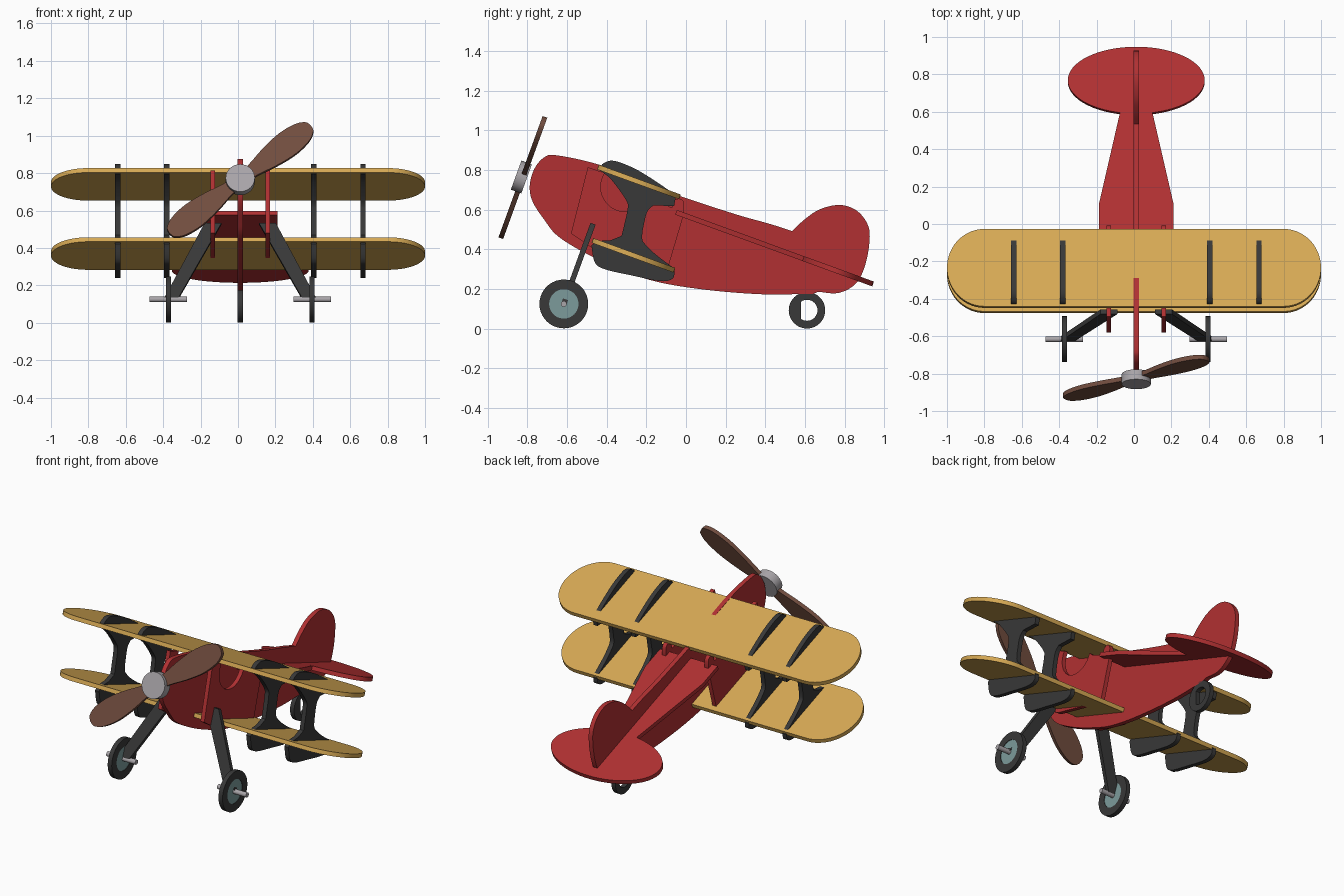
import bpy, bmesh, math
from mathutils import Vector

if "Cube" in bpy.data.objects:
    bpy.data.objects.remove(bpy.data.objects["Cube"])

CX = 0.012                      # centre line of the body
TILT = math.radians(20)         # nose-up stance
C, S = math.cos(TILT), math.sin(TILT)
X, Y, Z = Vector((1, 0, 0)), Vector((0, 1, 0)), Vector((0, 0, 1))
BACK = Vector((0, C, -S))       # along the tilted body
UP = Vector((0, S, C))          # square to the tilted body


def material(name, rgb):
    m = bpy.data.materials.new(name)
    m.diffuse_color = (*rgb, 1)
    m.use_nodes = True
    m.node_tree.nodes["Principled BSDF"].inputs["Base Color"].default_value = m.diffuse_color
    return m


RED = material("red", (0.44, 0.03, 0.032))
YELLOW = material("ochre", (0.68, 0.40, 0.09))
DARK = material("charcoal", (0.04, 0.04, 0.04))
GREY = material("grey", (0.40, 0.38, 0.40))
BROWN = material("brown", (0.17, 0.075, 0.05))
TEAL = material("teal", (0.20, 0.33, 0.33))


def finish(name, bm, mat):
    bmesh.ops.recalc_face_normals(bm, faces=bm.faces)
    me = bpy.data.meshes.new(name)
    bm.to_mesh(me)
    bm.free()
    me.materials.append(mat)
    ob = bpy.data.objects.new(name, me)
    bpy.context.collection.objects.link(ob)
    bpy.ops.object.select_all(action='DESELECT')
    ob.select_set(True)
    bpy.context.view_layer.objects.active = ob
    bpy.ops.object.shade_smooth_by_angle(angle=math.radians(30))
    return ob


def plate(name, outline, origin, u, v, thick, mat, hole=None):
    """Flat board cut from an outline in the u-v plane, with an optional hole of equal point count."""
    n = u.cross(v).normalized() * thick / 2
    o = Vector(origin)
    bm = bmesh.new()

    def loop(pts, side):
        return [bm.verts.new(o + u * a + v * b + n * side) for a, b in pts]

    lo, hi = loop(outline, -1), loop(outline, 1)
    count = len(outline)
    if hole:
        hlo, hhi = loop(hole, -1), loop(hole, 1)
        pairs = [(lo, hi), (hi, hhi), (hhi, hlo), (hlo, lo)]
    else:
        pairs = [(lo, hi)]
        bm.faces.new(lo)
        bm.faces.new(hi)
    for p, q in pairs:
        for i in range(count):
            j = (i + 1) % count
            bm.faces.new((p[i], p[j], q[j], q[i]))
    return finish(name, bm, mat)


def spline(pts, steps=5):
    """Smooth open curve through the points."""
    p = [Vector(q) for q in pts]
    p = [p[0] * 2 - p[1]] + p + [p[-1] * 2 - p[-2]]
    out = []
    for i in range(1, len(p) - 2):
        a, b, c, d = p[i - 1:i + 3]
        for k in range(steps):
            t = k / steps
            out.append(0.5 * (2 * b + (c - a) * t + (2 * a - 5 * b + 4 * c - d) * t * t
                              + (3 * b - a - 3 * c + d) * t ** 3))
    return [tuple(q) for q in out + [p[-2]]]


def arc(cx, cy, rx, ry, a0=0, a1=360, n=40):
    end = n if a1 - a0 == 360 else n - 1
    return [(cx + rx * math.cos(math.radians(a0 + (a1 - a0) * i / end)),
             cy + ry * math.sin(math.radians(a0 + (a1 - a0) * i / end))) for i in range(n)]


# Body: one upright board with the tail fin in the same outline
belly = spline([(0.535, 0.492), (0.60, 0.553), (0.677, 0.603), (0.778, 0.624), (0.864, 0.593),
                (0.919, 0.518), (0.924, 0.427), (0.90, 0.31), (0.854, 0.225), (0.768, 0.180),
                (0.667, 0.186)])
keel = spline([(0.64, 0.176), (0.374, 0.174), (0.07, 0.20), (-0.18, 0.245), (-0.384, 0.322),
               (-0.535, 0.396), (-0.65, 0.47), (-0.71, 0.543), (-0.773, 0.64), (-0.788, 0.72),
               (-0.765, 0.805), (-0.715, 0.864), (-0.65, 0.874), (-0.434, 0.826), (-0.18, 0.728),
               (-0.03, 0.669), (0.247, 0.578), (0.424, 0.528), (0.535, 0.492)])
plate("body", belly + keel[:-1], (CX, 0, 0), Y, Z, 0.028, RED)

# Rear deck and tailplane share one tilted plane
deck = (CX, -0.05, 0.587)
plate("rear_deck", [(0, -0.2), (0, 0.2), (0.16, 0.2), (0.70, 0.083), (0.70, -0.083), (0.16, -0.2)],
      deck, BACK, X, 0.025, RED)
plate("tailplane", arc(0.867, 0, 0.19, 0.366, n=64), deck, BACK, X, 0.0255, RED)

# Cockpit sides with a rounded cutout and a rear post
side = ([(-0.47, 0.405), (-0.58, 0.48), (-0.495, 0.815), (-0.41, 0.785)]
        + arc(-0.305, 0.715, 0.125, 0.125, 160, 340, 18)
        + [(-0.16, 0.645), (-0.07, 0.61)]
        + arc(-0.037, 0.628, 0.028, 0.028, 160, 0, 8)
        + [(-0.01, 0.58), (-0.09, 0.31)])
for s, label in ((-1, "left"), (1, "right")):
    plate("cockpit_side_" + label, side, (CX + s * 0.147, 0, 0), Y, Z, 0.026, RED)

# Wings with rounded tips
wing = arc(0.8, 0, 0.2, 0.22, -90, 90, 28) + arc(-0.8, 0, 0.2, 0.22, 90, 270, 28)
plate("upper_wing", wing, (0, -0.2375, 0.74), X, BACK, 0.025, YELLOW)
plate("lower_wing", wing, (0, -0.265, 0.37), X, BACK, 0.025, YELLOW)

# Wing struts: rounded caps outside the wings, narrow waist between them
cap = spline([(-0.435, 0.815), (-0.41, 0.838), (-0.36, 0.846), (-0.26, 0.808), (-0.155, 0.745),
              (-0.05, 0.672)])
rear = [(-0.06, 0.618), (-0.165, 0.622)] + spline([(-0.19, 0.60), (-0.205, 0.56), (-0.222, 0.46),
                                                   (-0.20, 0.42), (-0.15, 0.372), (-0.07, 0.312)], 3)
foot = spline([(-0.057, 0.29), (-0.068, 0.252), (-0.13, 0.24), (-0.28, 0.27), (-0.41, 0.30),
               (-0.46, 0.335), (-0.477, 0.42)])
front = [(-0.45, 0.442), (-0.38, 0.446)] + spline([(-0.325, 0.468), (-0.31, 0.53), (-0.295, 0.60),
                                                  (-0.30, 0.645), (-0.375, 0.75), (-0.43, 0.795)], 3)
for i, x in enumerate((-0.655, -0.393, 0.393, 0.657)):
    plate("wing_strut_%d" % (i + 1), cap + rear + foot + front, (CX + x, 0, 0), Y, Z, 0.028, DARK)

# Propeller and hub
hub = Vector((CX, -0.83, 0.765))
a = math.radians(39)
along = X * math.cos(a) + UP * math.sin(a)
across = UP * math.cos(a) - X * math.sin(a)
half = spline([(0.0, 0.03), (0.09, 0.038), (0.2, 0.06), (0.32, 0.073), (0.42, 0.062),
               (0.475, 0.034), (0.487, 0.0)])
blade = half + [(r, -w) for r, w in reversed(half[1:-1])]
plate("propeller", blade + [(-r, -w) for r, w in blade], hub + BACK * 0.008, along, across, 0.025, BROWN)
plate("propeller_hub", arc(0, 0, 0.078, 0.078, n=32), hub, X, UP, 0.056, GREY)

# Landing gear, mirrored about the body
for s, label in ((-1, "left"), (1, "right")):
    centre = (CX + s * 0.384, -0.616, 0.125)
    plate("tyre_" + label, arc(0, 0, 0.123, 0.123), centre, Y, Z, 0.028, DARK, arc(0, 0, 0.074, 0.074))
    plate("wheel_disc_" + label, arc(0, 0, 0.0745, 0.0745), centre, Y, Z, 0.022, TEAL)
    plate("axle_" + label, arc(0, 0, 0.015, 0.015, n=16), centre, Y, Z, 0.2, GREY)
    leg = [(s * 0.405, 0.0), (s * 0.33, 0.0), (s * 0.10, 0.425), (s * 0.19, 0.425)]
    plate("gear_leg_" + label, leg, (CX, -0.614, 0.13), X, UP, 0.027, DARK)

# Tail wheel: ring whose opening is flat on the front side
opening = [(max(p, -0.03), q) for p, q in arc(0, 0, 0.053, 0.053)]
plate("tail_wheel", arc(0, 0, 0.092, 0.092), (CX, 0.61, 0.093), Y, Z, 0.028, DARK, opening)
